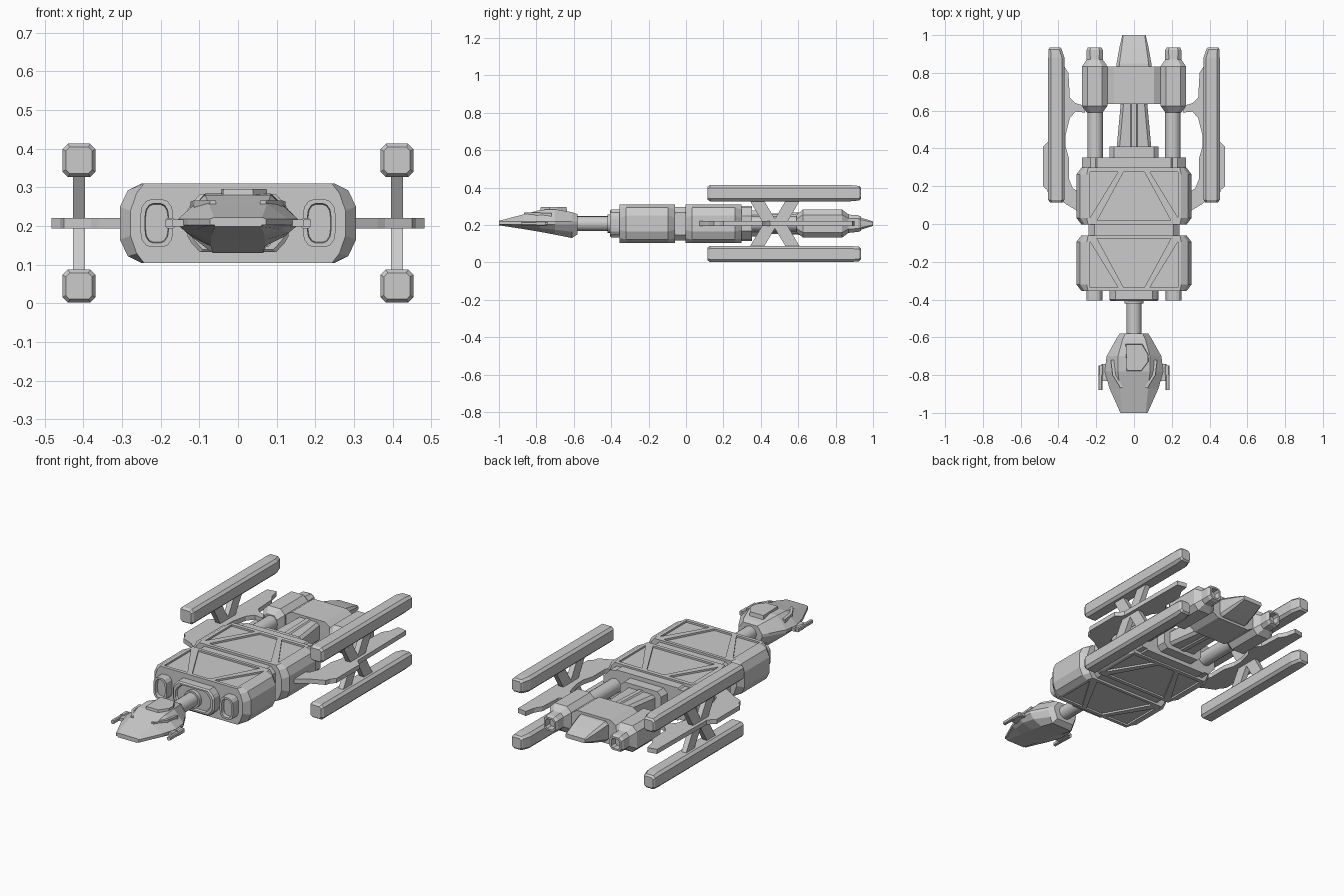
import bpy, bmesh
from math import pi
from mathutils import Matrix, Vector

if "Cube" in bpy.data.objects:
    bpy.data.objects.remove(bpy.data.objects["Cube"])

CZ = 0.207  # height of the ship's horizontal centre plane


def finish(name, bm, mirror=""):
    bmesh.ops.recalc_face_normals(bm, faces=bm.faces)
    me = bpy.data.meshes.new(name)
    bm.to_mesh(me)
    bm.free()
    ob = bpy.data.objects.new(name, me)
    bpy.context.collection.objects.link(ob)
    if mirror:
        m = ob.modifiers.new("mirror", "MIRROR")
        m.use_axis = ["X" in mirror, False, "Z" in mirror]
        if "Z" in mirror:
            centre = bpy.data.objects.get("mirror_centre")
            if not centre:
                centre = bpy.data.objects.new("mirror_centre", None)
                centre.location.z = CZ
                centre.hide_render = True
                bpy.context.collection.objects.link(centre)
            m.mirror_object = centre
    return ob


def add_loft(bm, rings):
    vs = [[bm.verts.new(p) for p in r] for r in rings]
    n = len(vs[0])
    for a, b in zip(vs, vs[1:]):
        for i in range(n):
            bm.faces.new((a[i], a[(i + 1) % n], b[(i + 1) % n], b[i]))
    bm.faces.new(vs[0])
    bm.faces.new(vs[-1])


def loft(name, rings, mirror=""):
    bm = bmesh.new()
    add_loft(bm, rings)
    return finish(name, bm, mirror)


def ring(y, quarter, cx=0, cz=CZ):
    """Section symmetric both ways, from the corner points of one quarter."""
    q = list(quarter)
    pts = q + [(-x, z) for x, z in q[::-1]] + [(-x, -z) for x, z in q] + [(x, -z) for x, z in q[::-1]]
    return [(cx + x, y, cz + z) for x, z in pts]


def octo(y, w, h, c, cx=0, cz=CZ):
    return ring(y, [(w, h - c), (w - c, h)], cx, cz)


def add_prism(bm, outline, z0, z1):
    add_loft(bm, [[(x, y, z) for x, y in outline] for z in (z0, z1)])


def tube(name, r, y0, y1, cx=0, mirror="", sides=16):
    bm = bmesh.new()
    mat = Matrix.Translation((cx, (y0 + y1) / 2, CZ)) @ Matrix.Rotation(pi / 2, 4, "X")
    bmesh.ops.create_cone(bm, cap_ends=True, segments=sides, radius1=r, radius2=r,
                          depth=y1 - y0, matrix=mat)
    ob = finish(name, bm, mirror)
    bpy.context.view_layer.objects.active = ob
    ob.select_set(True)
    bpy.ops.object.shade_smooth_by_angle(angle=0.6)
    ob.select_set(False)
    return ob


# Command head
def head_ring(y, w, top, bottom, wt, wb):
    zm = 0.21
    right = [(wb, bottom), (w * 0.85, bottom + (zm - bottom) * 0.42), (w, zm - 0.008),
             (w, zm + 0.008), (wt, top)]
    return [(x, y, z) for x, z in right + [(-x, z) for x, z in right[::-1]]]


loft("head_hull", [head_ring(-1.0, .072, .222, .198, .062, .06),
                   head_ring(-.87, .13, .256, .178, .075, .068),
                   head_ring(-.78, .155, .280, .163, .085, .07),
                   head_ring(-.70, .145, .284, .148, .085, .07),
                   head_ring(-.61, .095, .268, .130, .06, .065),
                   head_ring(-.58, .075, .258, .150, .045, .055)])
# Raised canopy cap
bm = bmesh.new()
cap = [(-.04, -.78), (.04, -.78), (.078, -.73), (.078, -.69), (.045, -.635), (-.045, -.635)]
add_loft(bm, [[(x, y, .262) for x, y in cap],
              [(x * .95, -.71 + (y + .71) * .95, .295) for x, y in cap]])
finish("canopy_cap", bm)
# Raised trim around the canopy
bm = bmesh.new()
path = [(.115, -.72, .255), (.105, -.80, .258), (.065, -.865, .258)]
for a, b in zip(path, path[1:]):
    add_loft(bm, [[(p[0] + dx, p[1], p[2] + dz) for dx, dz in
                   ((-.008, -.015), (.008, -.015), (.008, .008), (-.008, .008))] for p in (a, b)])
finish("canopy_trim", bm, "X")
# Side guns on the head
loft("head_gun", [octo(-.88, .01, .01, .004, .178), octo(-.80, .010, .010, .004, .178),
                  octo(-.80, .013, .013, .005, .175), octo(-.75, .013, .013, .005, .175)], "X")
loft("head_gun_mount", [octo(-.83, .022, .009, .004, .15), octo(-.74, .022, .009, .004, .15)], "X")

# Neck and collars
tube("neck", .04, -.62, -.38)
tube("neck_front_collar", .048, -.60, -.58)
tube("neck_rear_collar", .05, -.42, -.40)
Q = [(.13, .035), (.12, .052), (.098, .075)]
loft("neck_socket", [ring(-.34, Q), ring(-.40, Q), ring(-.407, [(x - .007, z - .007) for x, z in Q]),
                     ring(-.407, [(x - .02, z - .015) for x, z in Q]),
                     ring(-.395, [(x - .024, z - .019) for x, z in Q])])
P = [(.042, .022), (.039, .042), (.028, .057), (.014, .062)]
loft("front_port", [ring(-.34, P, .21), ring(-.405, P, .21),
                    ring(-.405, [(x * .72, z * .82) for x, z in P], .21),
                    ring(-.385, [(x * .68, z * .78) for x, z in P], .21)], "X")

# Two main hull modules with recessed truss panels, top and bottom
FULL = [(.305, .043), (.285, .085), (.25, .1025)]
END = [(.278, .032), (.262, .078), (.243, .1025)]
TRI = [(-.232, .275), (-.085, .275), (-.232, .035)]
TRAP = [(-.055, .275), (.055, .275), (.195, .018), (-.195, .018)]


def hull(name, y0, y1, remap):
    ob = loft(name, [ring(y0, END), ring(y0 + .035, FULL), ring(y1 - .035, FULL), ring(y1, END)])
    bm = bmesh.new()
    for shape in (TRI, TRAP, [(-x, y) for x, y in TRI]):
        for z0, z1 in ((CZ + .0925, CZ + .13), (CZ - .13, CZ - .0925)):
            add_prism(bm, [(x, remap(y)) for x, y in shape], z0, z1)
    cutter = finish(name + "_cutter", bm)
    m = ob.modifiers.new("panels", "BOOLEAN")
    m.operation, m.solver, m.object = "DIFFERENCE", "EXACT", cutter
    bpy.context.view_layer.objects.active = ob
    bpy.ops.object.modifier_apply(modifier=m.name)
    bpy.data.objects.remove(cutter)


hull("front_hull", -.355, -.06, lambda y: -.06 - y)
hull("rear_hull", -.003, .298, lambda y: y)
loft("hull_joint", [octo(-.08, .24, .09, .03), octo(.02, .24, .09, .03)])
loft("rear_bulkhead", [octo(.28, .275, .085, .045), octo(.352, .275, .085, .045)])
loft("rear_bulkhead_rib", [octo(.28, .24, .093, .045), octo(.352, .24, .093, .045)])
loft("spine_root", [octo(.34, .13, .07, .025), octo(.41, .13, .07, .025)])

# Central spine and tail
loft("spine", [octo(.40, .092, .045, .015), octo(.64, .07, .055, .015)])
loft("spine_ridge", [octo(.40, .02, .052, .008), octo(.64, .02, .061, .008)], "X")
D = [(.16, .035), (.105, .07)]
loft("engine_bridge", [ring(.635, D), ring(.835, D)])
loft("tail", [octo(.80, .096, .058, .015), octo(.85, .092, .055, .015),
              octo(.93, .078, .034, .012), octo(1.0, .062, .012, .005)])

# Engines with feed tubes
tube("engine_feed", .041, .34, .62, .205, "X")
loft("engine", [octo(.59, .042, .045, .02, .208), octo(.625, .067, .075, .028, .208),
                octo(.835, .067, .075, .028, .208), octo(.87, .043, .048, .02, .208),
                octo(.92, .043, .045, .018, .208), octo(.935, .036, .038, .015, .208),
                octo(.935, .026, .028, .01, .208), octo(.90, .024, .026, .01, .208)], "X")

# Flat side wings with stepped outline
bm = bmesh.new()
wing = [(.285, .06), (.36, .105), (.38, .12), (.45, .15), (.46, .18), (.482, .20), (.482, .41),
        (.46, .43), (.445, .45), (.44, .89), (.385, .90), (.372, .84), (.347, .80), (.34, .67),
        (.31, .64), (.26, .625), (.26, .59), (.31, .595), (.34, .56), (.362, .47), (.362, .41),
        (.345, .35), (.345, .24), (.325, .19), (.285, .165)]
add_prism(bm, wing, CZ - .013, CZ + .013)
finish("side_wing", bm, "X")

# Four long outrigger pods
PZ = CZ + .1625
loft("outrigger_pod", [octo(.115, .034, .034, .01, .411, PZ), octo(.128, .043, .043, .014, .411, PZ),
                       octo(.88, .043, .043, .014, .411, PZ), octo(.925, .035, .039, .012, .418, PZ),
                       octo(.935, .028, .03, .01, .418, PZ)], "XZ")

# Slanted struts forming an X between the pods
bm = bmesh.new()
for y_top, y_mid in ((.375, .452), (.575, .498)):
    add_loft(bm, [[(.411 + dx, y + dy, z) for dx, dy in
                   ((-.015, -.038), (.015, -.038), (.015, .038), (-.015, .038))]
                  for y, z in ((y_mid, CZ), (y_top, CZ + .13))])
finish("pod_strut", bm, "XZ")
